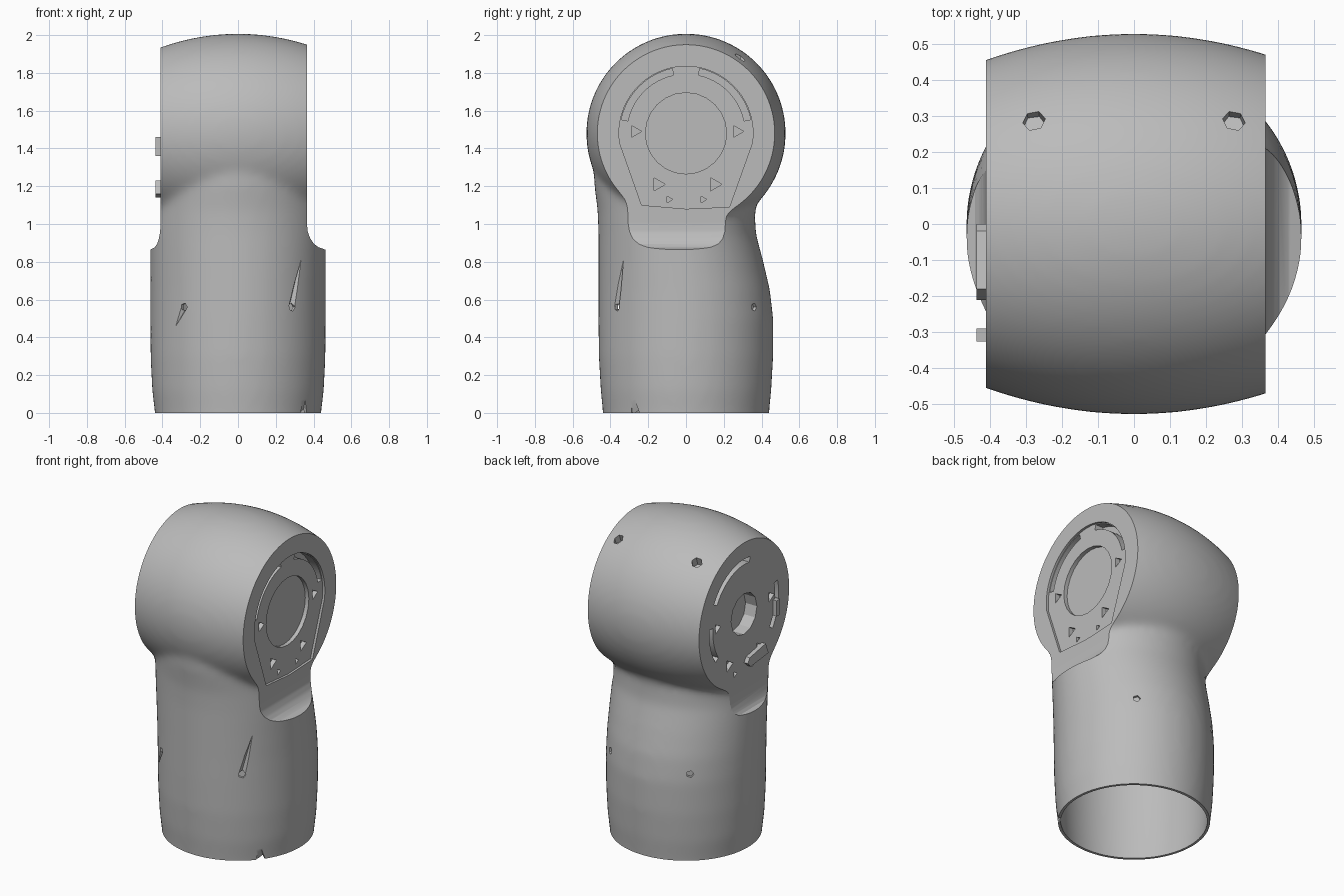
import bpy, bmesh
from math import sin, cos, pi, radians, sqrt
from mathutils import Vector

if "Cube" in bpy.data.objects:
    bpy.data.objects.remove(bpy.data.objects["Cube"])

gray = bpy.data.materials.new("satin gray")
gray.use_nodes = True
gray.diffuse_color = (0.5, 0.5, 0.5, 1)
gray.node_tree.nodes["Principled BSDF"].inputs["Base Color"].default_value = (0.5, 0.5, 0.5, 1)
HUB = 1.48


def loft(name, rings):
    """Closed solid through a list of rings of equal length."""
    bm = bmesh.new()
    loops = [[bm.verts.new(p) for p in ring] for ring in rings]
    for a, b in zip(loops, loops[1:]):
        for i in range(len(a)):
            j = (i + 1) % len(a)
            bm.faces.new((a[i], a[j], b[j], b[i]))
    bm.faces.new(loops[0][::-1])
    bm.faces.new(loops[-1])
    bmesh.ops.recalc_face_normals(bm, faces=bm.faces)
    mesh = bpy.data.meshes.new(name)
    bm.to_mesh(mesh)
    bm.free()
    ob = bpy.data.objects.new(name, mesh)
    bpy.context.collection.objects.link(ob)
    mesh.materials.append(gray)
    return ob


def tube(name, rows, n=64):
    """Upright tube; each row is z, x radius, front y, back y."""
    return loft(name, [[(rx * cos(2 * pi * i / n), (f + b) / 2 + (b - f) / 2 * sin(2 * pi * i / n), z)
                        for i in range(n)] for z, rx, f, b in rows])


def prism(name, outline, x0, x1):
    """Extrude a (y, z) outline along x."""
    return loft(name, [[(x, y, z) for y, z in outline] for x in (x0, x1)])


def arc(r, a, b, n):
    return [(r * cos(radians(a + (b - a) * i / n)), HUB + r * sin(radians(a + (b - a) * i / n)))
            for i in range(n + 1)]


def peg(name, start, end, r0, r1, n=6):
    """Tapered peg between two points."""
    start, end = Vector(start), Vector(end)
    q = (end - start).to_track_quat('Z', 'Y')
    return loft(name, [[c + q @ Vector((r * cos(2 * pi * i / n), r * sin(2 * pi * i / n), 0))
                        for i in range(n)] for c, r in ((start, r0), (end, r1))])


def apply_all(ob):
    bpy.context.view_layer.objects.active = ob
    for m in list(ob.modifiers):
        bpy.ops.object.modifier_apply(modifier=m.name)


def boolean(ob, other, op='DIFFERENCE'):
    m = ob.modifiers.new("bool", 'BOOLEAN')
    m.operation, m.solver, m.object = op, 'MANIFOLD', other
    apply_all(ob)
    bpy.data.objects.remove(other)


# Shell: upright sleeve blended into a barrel-shaped joint head
shell = tube("joint_shell", [
    (-0.1, 0.435, -0.435, 0.435), (0, 0.44, -0.44, 0.44), (0.12, 0.455, -0.452, 0.452),
    (0.3, 0.463, -0.462, 0.462), (0.5, 0.465, -0.464, 0.462), (0.65, 0.465, -0.464, 0.445),
    (0.8, 0.465, -0.464, 0.41), (0.95, 0.465, -0.464, 0.37), (1.07, 0.465, -0.468, 0.365),
    (1.2, 0.46, -0.485, 0.4), (1.35, 0.44, -0.49, 0.42)])
barrel = []
for i in range(21):
    x = -0.5 + i * 0.05
    r = 0.528 - 0.43 * x * x
    barrel.append([(x, r * cos(2 * pi * k / 96), HUB + r * sin(2 * pi * k / 96)) for k in range(96)])
boolean(shell, loft("barrel", barrel), 'UNION')
remesh = shell.modifiers.new("remesh", 'REMESH')
remesh.mode, remesh.voxel_size = 'VOXEL', 0.02
smooth = shell.modifiers.new("smooth", 'SMOOTH')
smooth.factor, smooth.iterations = 0.5, 14
apply_all(shell)

# Flat base and flat cheeks with a concave ledge below them
boolean(shell, tube("base_cut", [(-0.3, 2, -2, 2), (0, 2, -2, 2)], 8))
for s, flat in ((1, 0.365), (-1, 0.41)):
    foot = 0.455
    k = foot - flat
    outline = [(flat, 2.4), (flat, 1.0)]
    outline += [(flat + k * (1 - cos(t * pi / 10)), 1.0 - 0.13 * sin(t * pi / 10)) for t in range(1, 5)]
    outline += [(foot + 0.02, 0.86), (0.9, 0.86), (0.9, 2.4)]
    boolean(shell, loft("cheek_cut", [[(s * x, y, z) for x, z in outline] for y in (-1, 1)]))

# Hollow inside, open at the bottom
boolean(shell, tube("cavity", [
    (-0.1, 0.415, -0.415, 0.415), (0.12, 0.435, -0.432, 0.432), (0.5, 0.445, -0.444, 0.442),
    (0.8, 0.44, -0.44, 0.39), (0.95, 0.27, -0.43, 0.34), (1.3, 0.26, -0.43, 0.35),
    (1.75, 0.24, -0.3, 0.28)]))

# Shallow keyhole recess, round hub and curved slots on each cheek
keyhole = arc(0.355, -8, 188, 32) + [(-0.235, 1.1), (0, 1.08), (0.23, 1.09)]
boolean(shell, prism("right_recess", keyhole, 0.35, 0.6))
boolean(shell, prism("right_hub", arc(0.215, 0, 345, 23), 0.325, 0.6))
boolean(shell, prism("left_hub", arc(0.13, 0, 330, 11), -0.6, -0.33))
for s, flat, spans in ((1, 0.365, ((12, 78), (102, 168))), (-1, 0.41, ((30, 100), (165, 215), (-35, 5)))):
    for a, b in spans:
        slot = arc(0.35, a, b, 12) + arc(0.315, b, a, 12)
        boolean(shell, prism("slot", slot, s * (flat - 0.07), s * 0.6))

# Small screw pits around both hubs
for s, flat in ((1, 0.35), (-1, 0.41)):
    for y, z, r in ((0.27, 1.49, 0.035), (0.15, 1.21, 0.04), (0.09, 1.13, 0.02)):
        for side in (-1, 1):
            boolean(shell, peg("pit", (s * (flat - 0.03), side * y, z),
                               (s * 0.5, side * y, z), r, r, 3))

# Pits on the sleeve and on the back of the head
for sx in (-1, 1):
    for sy in (-1, 1):
        boolean(shell, peg("pit", (sx * 0.27, sy * 0.345, 0.56), (sx * 0.35, sy * 0.45, 0.56), 0.022, 0.022, 5))
    boolean(shell, peg("pit", (sx * 0.275, 0.27, 1.84), (sx * 0.285, 0.35, 2.05), 0.032, 0.032, 6))
boolean(shell, peg("scratch", (0.285, -0.37, 0.56), (0.335, -0.325, 0.83), 0.022, 0.002, 4))
boolean(shell, peg("scratch", (-0.285, -0.37, 0.56), (-0.33, -0.328, 0.46), 0.02, 0.002, 4))
boolean(shell, peg("nick", (0.355, -0.27, -0.02), (0.36, -0.285, 0.09), 0.045, 0.002, 4))

bpy.ops.object.select_all(action='DESELECT')
shell.select_set(True)
bpy.context.view_layer.objects.active = shell
bpy.ops.object.shade_smooth_by_angle(angle=radians(28))

# Raised tabs on the left cheek
tab = [(-0.21, 1.16), (-0.18, 1.23), (-0.02, 1.2), (0, 1.17), (-0.03, 1.14)]
prism("lower_tab", tab, -0.437, -0.4)
prism("upper_tab", [(-0.325, 1.36), (-0.29, 1.36), (-0.29, 1.46), (-0.325, 1.46)], -0.437, -0.4)
